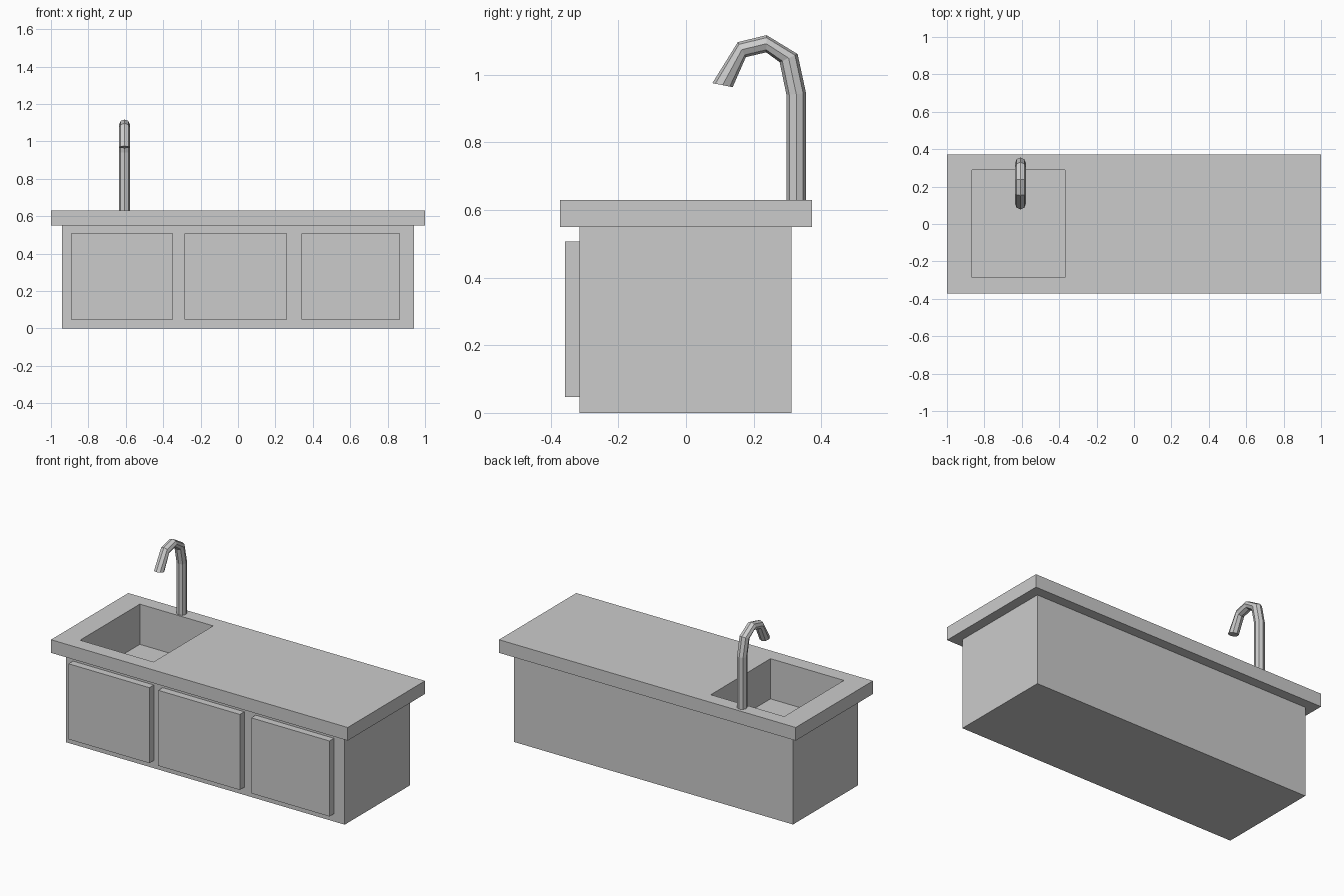
import bpy, bmesh
from math import cos, sin, pi
from mathutils import Vector

if "Cube" in bpy.data.objects:
    bpy.data.objects.remove(bpy.data.objects["Cube"])

steel = bpy.data.materials.new("sink_grey")
steel.diffuse_color = (0.62, 0.62, 0.62, 1)
steel.use_nodes = True
steel.node_tree.nodes["Principled BSDF"].inputs["Base Color"].default_value = steel.diffuse_color
counter = bpy.data.materials.new("counter_grey")
counter.diffuse_color = (0.8, 0.8, 0.8, 1)
counter.use_nodes = True
counter.node_tree.nodes["Principled BSDF"].inputs["Base Color"].default_value = counter.diffuse_color


def make_object(name, bm, mats=()):
    mesh = bpy.data.meshes.new(name)
    bm.to_mesh(mesh)
    bm.free()
    for m in mats:
        mesh.materials.append(m)
    obj = bpy.data.objects.new(name, mesh)
    bpy.context.collection.objects.link(obj)
    return obj


def box(name, lo, hi, mats=()):
    bm = bmesh.new()
    bmesh.ops.create_cube(bm, size=1)
    lo, hi = Vector(lo), Vector(hi)
    for v in bm.verts:
        v.co = (lo + hi) / 2 + v.co * (hi - lo)
    return make_object(name, bm, mats)


# Sink opening
HX0, HX1, HY0, HY1, FLOOR = -0.865, -0.37, -0.285, 0.29, 0.385
TOP, UNDER, DEPTH = 0.63, 0.55, 0.372

# Cabinet body, hollowed out for the basin
cabinet = box("cabinet", (-0.94, -0.315, 0), (0.94, 0.312, UNDER), [counter])
cutter = box("basin_cutter", (HX0, HY0, FLOOR), (HX1, HY1, TOP + 0.1), [steel])
cutter.hide_render = True
cutter.hide_viewport = True
cut = cabinet.modifiers.new("basin", 'BOOLEAN')
cut.operation = 'DIFFERENCE'
cut.solver = 'EXACT'
cut.material_mode = 'TRANSFER'
cut.object = cutter

# Doors
for i, (x0, x1) in enumerate([(-0.892, -0.347), (-0.287, 0.263), (0.34, 0.867)]):
    box(f"door_{i + 1}", (x0, -0.358, 0.047), (x1, -0.315, 0.507), [counter])

# Worktop: darker sink section framing the opening, plus plain section
bm = bmesh.new()
ring = [(-1, -DEPTH), (-0.305, -DEPTH), (-0.288, -0.31),
        (-0.288, 0.31), (-0.305, DEPTH), (-1, DEPTH)]
o = [bm.verts.new((x, y, TOP)) for x, y in ring]
h = [bm.verts.new((x, y, TOP)) for x, y in
     [(HX0, HY0), (HX1, HY0), (HX1, HY1), (HX0, HY1)]]
e = [bm.verts.new((1, y, TOP)) for y in (-DEPTH, DEPTH)]
for f in ([o[0], o[1], h[1], h[0]], [h[1], o[1], o[2], o[3], o[4], h[2]],
          [h[3], h[2], o[4], o[5]], [o[5], o[0], h[0], h[3]]):
    bm.faces.new(f).material_index = 1
bm.faces.new([o[1], e[0], e[1], o[4], o[3], o[2]])
worktop = make_object("worktop", bm, [counter, steel])
thick = worktop.modifiers.new("thickness", 'SOLIDIFY')
thick.thickness = TOP - UNDER
thick.offset = -1

# Tap: octagonal tube through (outer, inner) pairs in the y-z plane
profile = [((0.355, 0.62), (0.297, 0.62)), ((0.355, 0.945), (0.297, 0.94)),
           ((0.33, 1.061), (0.277, 1.037)), ((0.238, 1.117), (0.237, 1.066)),
           ((0.153, 1.096), (0.177, 1.052)), ((0.078, 0.975), (0.138, 0.963))]
SIDES = 8
bm = bmesh.new()
rings = []
for out, inn in profile:
    out, inn = Vector((-0.607, *out)), Vector((-0.607, *inn))
    mid, half = (out + inn) / 2, (out - inn) / 2
    rings.append([bm.verts.new(mid + half * cos(2 * pi * k / SIDES)
                               + Vector((0.029 * sin(2 * pi * k / SIDES), 0, 0)))
                  for k in range(SIDES)])
for a, b in zip(rings, rings[1:]):
    for k in range(SIDES):
        n = (k + 1) % SIDES
        bm.faces.new((a[k], a[n], b[n], b[k]))
bm.faces.new(rings[0])
bm.faces.new(rings[-1])
bmesh.ops.recalc_face_normals(bm, faces=bm.faces)
make_object("tap", bm, [steel])
